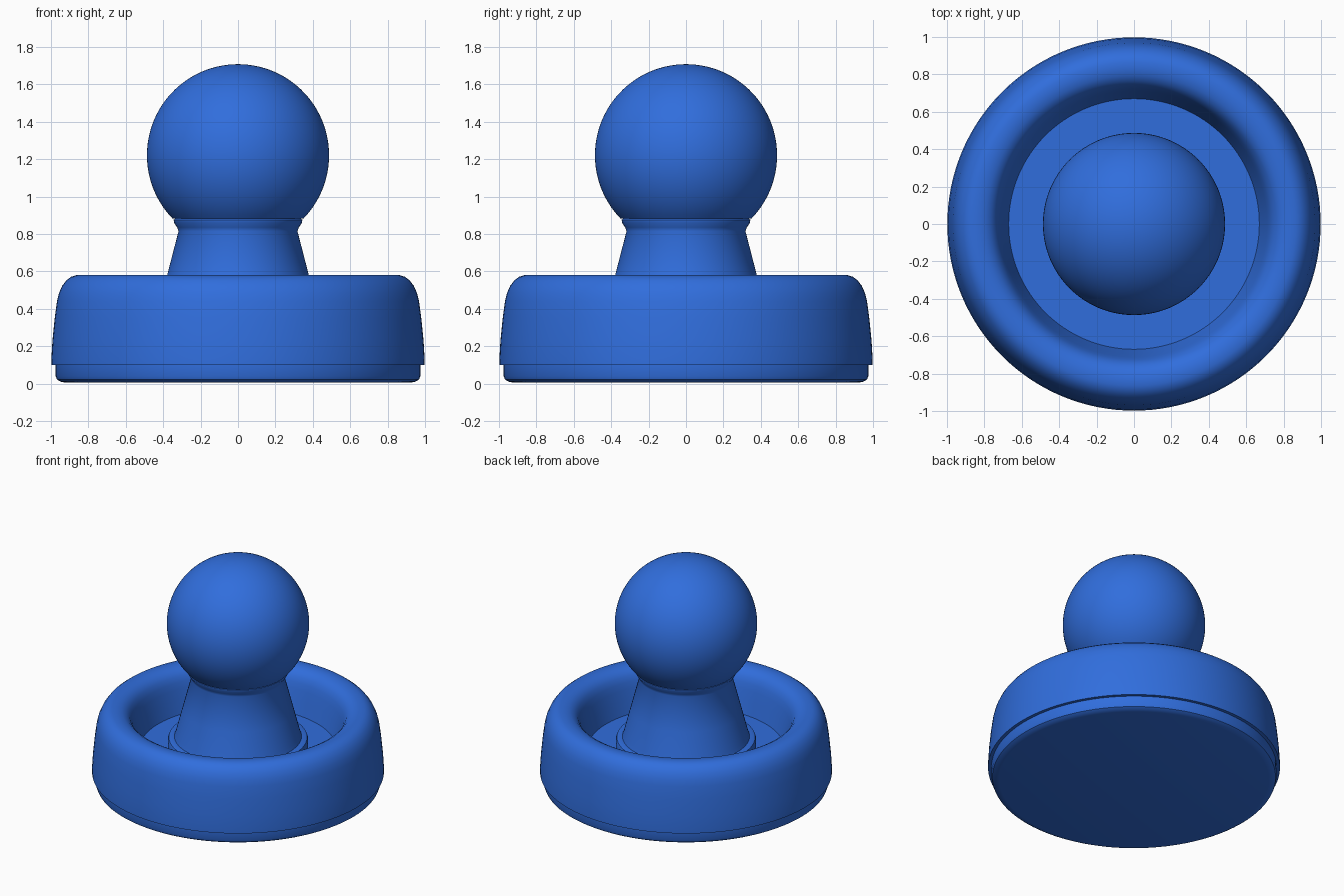
import bpy, bmesh, math

if "Cube" in bpy.data.objects:
    bpy.data.objects.remove(bpy.data.objects["Cube"])

SEG = 128
blue = bpy.data.materials.new("blue plastic")
blue.diffuse_color = (0.03, 0.155, 0.72, 1)
blue.use_nodes = True
blue.node_tree.nodes["Principled BSDF"].inputs["Base Color"].default_value = blue.diffuse_color


def lathe(name, profile):
    """Spin an (r, z) profile, listed from bottom/outside to top/inside, about z."""
    bm = bmesh.new()
    rings = []
    for r, z in profile:
        if r < 1e-5:
            rings.append([bm.verts.new((0, 0, z))])
        else:
            rings.append([bm.verts.new((r * math.cos(2 * math.pi * i / SEG),
                                        r * math.sin(2 * math.pi * i / SEG), z))
                          for i in range(SEG)])
    for a, b in zip(rings, rings[1:]):
        for i in range(SEG):
            j = (i + 1) % SEG
            if len(a) == 1:
                bm.faces.new((a[0], b[j], b[i]))
            elif len(b) == 1:
                bm.faces.new((a[i], a[j], b[0]))
            else:
                bm.faces.new((a[i], a[j], b[j], b[i]))
    mesh = bpy.data.meshes.new(name)
    bm.to_mesh(mesh)
    bm.free()
    mesh.materials.append(blue)
    ob = bpy.data.objects.new(name, mesh)
    bpy.context.collection.objects.link(ob)
    bpy.ops.object.select_all(action='DESELECT')
    ob.select_set(True)
    bpy.context.view_layer.objects.active = ob
    bpy.ops.object.shade_smooth_by_angle(angle=math.radians(35))
    return ob


# Thin sliding pad underneath
lathe("bottom_pad", [(0, 0.005), (0.92, 0.005), (0.95, 0.011), (0.968, 0.022),
                     (0.975, 0.04), (0.975, 0.10)])

# Outer wall, rounded rim and recessed well with a low collar
lathe("base_ring", [
    (0.975, 0.10), (0.998, 0.10), (0.998, 0.13), (0.992, 0.23), (0.98, 0.35),
    (0.968, 0.44), (0.957, 0.485), (0.94, 0.523), (0.918, 0.552), (0.893, 0.571),
    (0.865, 0.58), (0.83, 0.58), (0.795, 0.574), (0.765, 0.557), (0.742, 0.532),
    (0.725, 0.495), (0.712, 0.45), (0.695, 0.38), (0.675, 0.30), (0.67, 0.28),
    (0.48, 0.28), (0.48, 0.345), (0.473, 0.363), (0.455, 0.37), (0.425, 0.37)])

# Tapered neck with a small flared lip
lathe("neck", [(0.435, 0.37), (0.425, 0.40), (0.38, 0.575), (0.318, 0.815),
               (0.325, 0.835), (0.342, 0.86), (0.344, 0.876), (0.335, 0.883)])

# Ball grip
C, R = 1.221, 0.487
start = math.asin((0.883 - C) / R)
N = 40
ball = []
for k in range(N + 1):
    t = start + (math.pi / 2 - start) * k / N
    ball.append((R * math.cos(t), C + R * math.sin(t)))
lathe("ball_grip", [(0.335, 0.883)] + ball)
